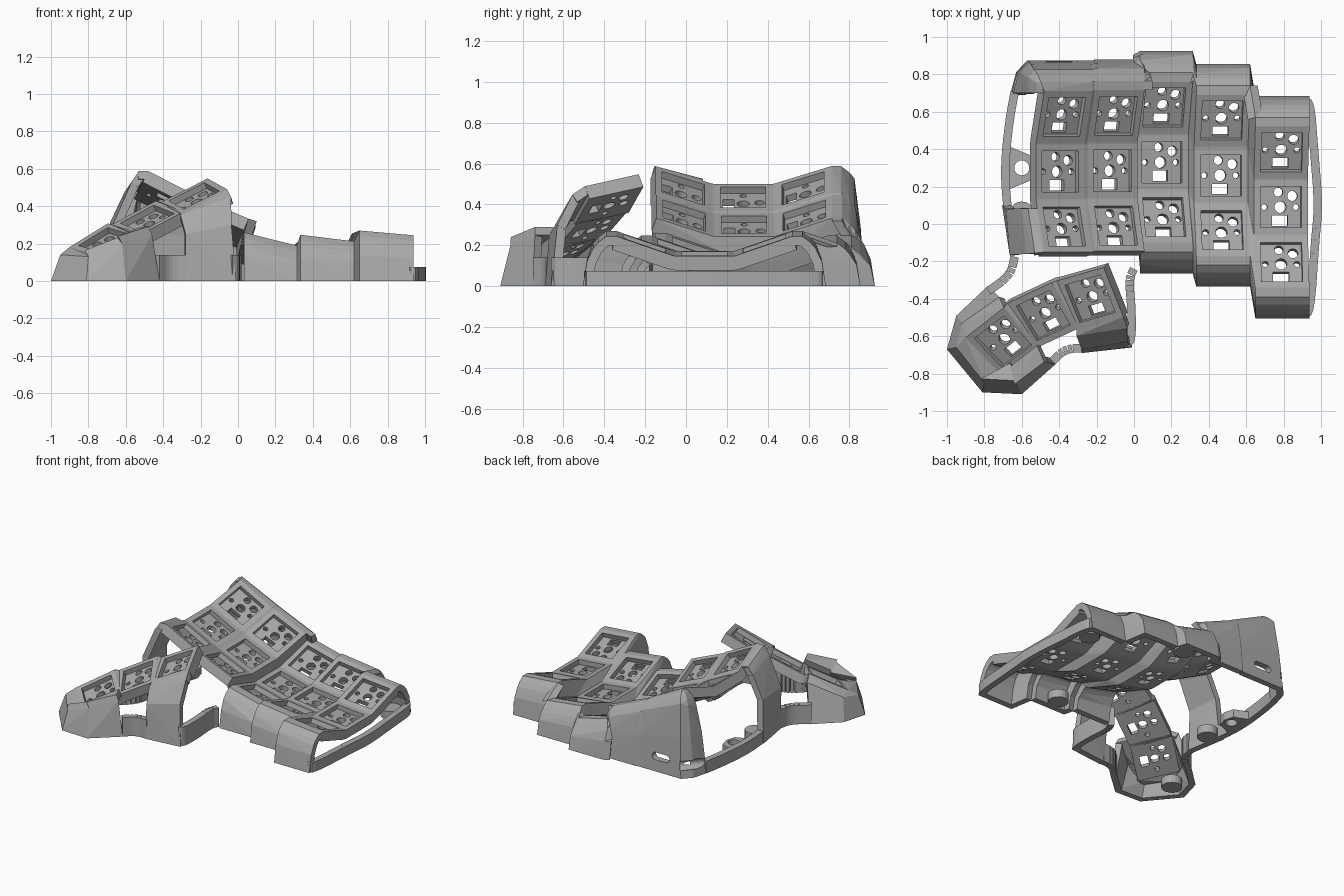
import bpy, bmesh, math
from mathutils import Matrix, Vector as V

old = bpy.data.objects.get("Cube")
if old:
    bpy.data.objects.remove(old)

grey = bpy.data.materials.new("matte_grey")
grey.use_nodes = True
GREY = (0.4, 0.4, 0.4, 1)
grey.diffuse_color = GREY
grey.node_tree.nodes["Principled BSDF"].inputs["Base Color"].default_value = GREY

HALF, THICK, WALL = 0.145, 0.07, 0.045


def part(name, hulls):
    """One object made of convex solids, each given by its corner points."""
    mesh = bpy.data.meshes.new(name)
    total = bmesh.new()
    for pts in hulls:
        bm = bmesh.new()
        for p in pts:
            bm.verts.new(p)
        bmesh.ops.remove_doubles(bm, verts=bm.verts, dist=1e-4)
        bmesh.ops.convex_hull(bm, input=bm.verts)
        loose = [v for v in bm.verts if not v.link_faces]
        bmesh.ops.delete(bm, geom=loose, context='VERTS')
        bmesh.ops.dissolve_limit(bm, angle_limit=0.01, verts=bm.verts, edges=bm.edges)
        bmesh.ops.recalc_face_normals(bm, faces=bm.faces)
        bm.to_mesh(mesh)
        bm.free()
        total.from_mesh(mesh)
    total.to_mesh(mesh)
    total.free()
    mesh.materials.append(grey)
    ob = bpy.data.objects.new(name, mesh)
    bpy.context.collection.objects.link(ob)
    return ob


def cut(ob, hulls):
    cutter = part("cutter", hulls)
    cutter.hide_render = True
    mod = ob.modifiers.new("cut", 'BOOLEAN')
    mod.operation, mod.solver, mod.object = 'DIFFERENCE', 'EXACT', cutter
    mod.use_self = True
    graph = bpy.context.evaluated_depsgraph_get()
    mesh = bpy.data.meshes.new_from_object(ob.evaluated_get(graph))
    ob.modifiers.clear()
    ob.data = mesh
    bpy.data.objects.remove(cutter)


def box(x0, x1, y0, y1, z0, z1):
    return [V((x, y, z)) for x in (x0, x1) for y in (y0, y1) for z in (z0, z1)]


def disc(x, y, r, z0, z1, n=20):
    return [V((x + r * math.cos(i * math.tau / n), y + r * math.sin(i * math.tau / n), z))
            for i in range(n) for z in (z0, z1)]


def sheet(a, b, inward):
    """Slabs between two matching point rows, thickened toward the inside."""
    out = []
    for i in range(len(a) - 1):
        q = [V(a[i]), V(a[i + 1]), V(b[i + 1]), V(b[i])]
        n = (q[2] - q[0]).cross(q[3] - q[1])
        if n.length < 1e-6:
            continue
        n.normalize()
        if n.dot(V(inward)) < 0:
            n = -n
        solid = q + [p + n * WALL for p in q]
        out.append([V((p.x, p.y, max(p.z, 0))) for p in solid])
    return out


def rounded(path, times=2):
    path = [V(p) for p in path]
    for _ in range(times):
        new = [path[0]]
        for a, b in zip(path, path[1:]):
            new += [a.lerp(b, 0.25), a.lerp(b, 0.75)]
        path = new + [path[-1]]
    return path


def ribbon(path, height, inward):
    path = rounded(path)
    return sheet([(p.x, p.y, 0) for p in path], [(p.x, p.y, height) for p in path], inward)


def corner(m, sx, sy, z=0.0):
    return m @ V((sx * HALF, sy * HALF, z))


def edge(m, sx=None, sy=None):
    """Four corner points of one side of a key frame."""
    ends = [(sx, s) for s in (-1, 1)] if sx else [(s, sy) for s in (-1, 1)]
    return [corner(m, a, b, z) for a, b in ends for z in (0, -THICK)]


# Key socket: recess, then stem, pin and light openings through its floor
socket = part("key_socket", [box(-HALF, HALF, -HALF, HALF, -THICK, 0)])
cut(socket, [box(-.11, .11, -.11, .11, -.035, .1)])
holes = [(0, 0, .031), (-.085, 0, .016), (.085, 0, .016), (.065, .06, .027), (-.01, .08, .024)]
cut(socket, [disc(x, y, r, -.2, .1) for x, y, r in holes] + [box(-.045, .04, -.1, -.045, -.2, .1)])
socket_mesh = socket.data
bpy.data.objects.remove(socket)


def place_key(name, m):
    ob = bpy.data.objects.new(name, socket_mesh)
    ob.matrix_world = m
    bpy.context.collection.objects.link(ob)


# Finger columns: x, y, z of the middle key and sideways tilt
columns = [(-.395, .28, .435, 27), (-.115, .285, .30, 23), (.15, .33, .13, 14),
           (.465, .26, .133, 7), (.785, .09, .16, 5)]
grid = []
for c, (x, y, z, tilt) in enumerate(columns):
    base = Matrix.Translation((x, y, z)) @ Matrix.Rotation(math.radians(tilt), 4, 'Y')
    grid.append([base @ Matrix.Translation((0, s * .293, .05 * abs(s)))
                 @ Matrix.Rotation(math.radians(19 * s), 4, 'X') for s in (-1, 0, 1)])
    for r, m in enumerate(grid[c]):
        place_key(f"finger_key_{c + 1}_{r + 1}", m)

# Webs between rows and between columns
web = []
for c, col in enumerate(grid):
    for r in range(2):
        web.append(edge(col[r], sy=1) + edge(col[r + 1], sy=-1))
    if c < 4:
        nxt = grid[c + 1]
        for r in range(3):
            web.append(edge(col[r], sx=1) + edge(nxt[r], sx=-1))
        for r in range(2):
            web.append([corner(k, s, t, z) for k, s, t in
                        ((col[r], 1, 1), (col[r + 1], 1, -1), (nxt[r], -1, 1), (nxt[r + 1], -1, -1))
                        for z in (0, -THICK)])
part("key_webs", web)


def flare(p, side):
    """Wall profile from a key edge, rounded over and down to the ground."""
    steps = [(0, 0), (.05, 0), (.09, -.03), (.115, -.06), (.145, -.5 * p.z), (.165, -p.z)]
    return [V((p.x, p.y + side * dy, p.z + dz)) for dy, dz in steps]


# Front and back walls
for name, side, row, first in (("front_wall", -1, 0, 2), ("back_wall", 1, 2, 0)):
    hint, solids, prev = (0, -side, -.3), [], None
    for c in range(first, 5):
        left, right = (flare(corner(grid[c][row], s, side), side) for s in (-1, 1))
        if c == 0:
            for i, p in enumerate(left):
                p.x -= .018 * i
            # rounded corner that wraps round to the open side
            wrap = [V((left[0].x - dx, .70, left[0].z * f)) for dx, f in
                    ((0, .99), (.04, .97), (.075, .9), (.095, .82), (.14, .5), (.18, 0))]
            mid = [a.lerp(b, .5) + V((-.015, .025, 0)) for a, b in zip(left, wrap)]
            solids += sheet(left, mid, (1, -1, 0)) + sheet(mid, wrap, (1, -.5, 0))
        if prev:
            solids += sheet(prev, left, hint)
        solids += sheet(left, right, hint)
        prev = right
    wall = part(name, solids)
    if side == 1:
        # cable slot and round jack
        slot = [V((x + dx, y, z)) for dx in (-.045, .045) for x, z, _ in
                [tuple(p) for p in disc(-.40, .11, .026, 0, 0)] for y in (.7, 1)]
        turn = Matrix.Translation((-.62, .79, .09)) @ Matrix.Rotation(math.radians(50), 4, 'Z') \
            @ Matrix.Rotation(math.radians(90), 4, 'Y')
        cut(wall, [slot, [turn @ p for p in disc(0, 0, .035, -.1, .1)]])

# Post at the outer front corner of the highest column
k = grid[0][0]
a, b = corner(k, -1, -1), corner(k, -1, .7)
post_front = [a, a + V((-.05, -.005, 0)), a + V((-.09, -.01, -.06)), V((-.665, -.165, .31)), V((-.66, -.17, 0))]
post_rear = [b, b + V((-.05, 0, .01)), b + V((-.09, 0, -.04)), V((-.685, .08, .31)), V((-.705, .1, 0))]
part("side_post", sheet(post_front, post_rear, (1, 0, -.3)))

# Low ribbons joining the walls round the open sides
part("right_side_ribbon", ribbon([(-.66, -.16, 0), (-.70, .08, 0), (-.715, .3, 0), (-.69, .55, 0),
                                  (-.66, .71, 0)], .09, (1, 0, 0)))
part("left_side_ribbon", ribbon([(.92, -.5, 0), (.965, -.48, 0), (.99, -.1, 0), (1.01, .1, 0),
                                 (.985, .4, 0), (.965, .66, 0), (.92, .675, 0)], .075, (-1, 0, 0)))
part("thumb_ribbons",
     ribbon([(.02, -.25, 0), (-.005, -.3, 0), (.01, -.45, 0), (.01, -.63, 0), (-.03, -.66, 0)], .14, (-1, 0, 0))
     + ribbon([(-.27, -.685, 0), (-.36, -.69, 0), (-.42, -.75, 0)], .14, (0, 1, 0))
     + ribbon([(-.66, -.17, 0), (-.68, -.26, 0), (-.79, -.34, 0)], .14, (1, 0, 0)))

# Thumb cluster
thumbs = []
for i, (x, y, z, turn) in enumerate([(-.70, -.63, .215, 38), (-.485, -.49, .335, 25), (-.235, -.40, .455, 16)]):
    m = Matrix.Translation((x, y, z)) @ Matrix.Rotation(math.radians(turn), 4, 'Z') \
        @ Matrix.Rotation(math.radians(-26), 4, 'Y') @ Matrix.Rotation(math.radians(13), 4, 'X')
    thumbs.append(m)
    place_key(f"thumb_key_{i + 1}", m)
part("thumb_webs", [edge(p, sx=1) + edge(q, sx=-1) for p, q in zip(thumbs, thumbs[1:])])

# Faceted skirt round the outer thumb key
k = thumbs[0]
br, bl, fl, fr = (corner(k, *s) for s in ((1, 1), (-1, 1), (-1, -1), (1, -1)))
top = [br, bl, bl, fl, fl.lerp(fr, .3), fr]
mid = [(-.72, -.39, .27), (-.92, -.53, .16), (-.95, -.66, .14), (-.80, -.85, .13), (-.62, -.86, .20), (-.46, -.74, .25)]
ground = [(-.78, -.33, 0), (-.95, -.49, 0), (-1, -.67, 0), (-.81, -.9, 0), (-.6, -.91, 0), (-.42, -.75, 0)]
skirt = []
for i in range(5):
    hint = V((-.7, -.63, -.1)) - (V(ground[i]) + V(ground[i + 1])) / 2
    skirt += sheet([top[i], mid[i], ground[i]], [top[i + 1], mid[i + 1], ground[i + 1]], hint)
part("thumb_skirt", skirt)

# Tall support in front of the inner thumb key
fl, fr = corner(thumbs[2], -1, -1), corner(thumbs[2], 1, -1)
part("thumb_support", sheet(
    [fl, fl + V((0, -.03, -.01)), V((-.28, -.67, .25)), V((-.28, -.69, 0))],
    [fr, fr + V((.02, -.06, -.04)), V((-.035, -.63, .3)), V((-.01, -.66, 0))], (0, 1, -.2)))

# Screw bosses and the side tab
part("screw_bosses", [disc(x, y, .07, 0, .06) for x, y in
                      ((.86, .56), (.25, .82), (.47, -.23), (-.6, .05), (-.85, -.62))])
tab = part("side_tab", [[V((x, y, z)) for x, y in ((-.68, .42), (-.56, .37), (-.54, .3), (-.56, .23), (-.68, .18))
                         for z in (0, .06)]])
cut(tab, [disc(-.6, .3, .04, -.1, .2)])
